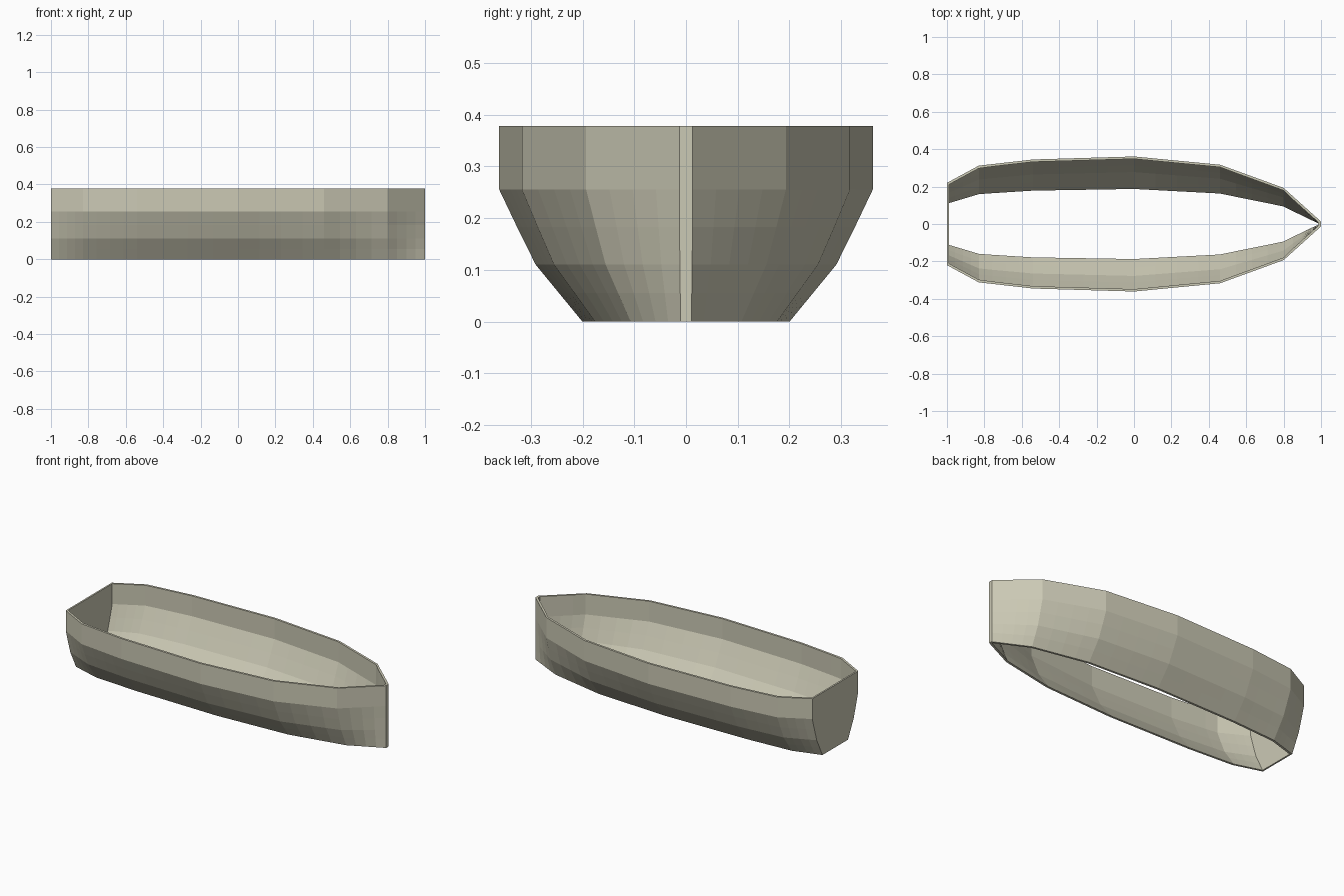
import bpy, bmesh

if "Cube" in bpy.data.objects:
    bpy.data.objects.remove(bpy.data.objects["Cube"], do_unlink=True)

# Plan outline (x, half beam at the rim) and side profile (z, beam factor)
STATIONS = [(-1, .22), (-.83, .312), (-.54, .345), (0, .361), (.46, .317), (.8, .193), (1, .013)]
LEVELS = [(0, .555), (.055, .68), (.11, .805), (.183, .905), (.255, 1), (.378, 1)]
THICK = .013
SPLITS = 4


def half_beam(x, factor):
    """Half width of the hull at x, straight between stations; the stem barely tapers."""
    for (xa, ya), (xb, yb) in zip(STATIONS, STATIONS[1:]):
        if x <= xb:
            break
    ya *= factor
    yb *= .55 + .45 * factor if xb == 1 else factor
    slope = (yb - ya) / (xb - xa)
    return ya + slope * (x - xa), slope


def ring(bm, z, factor, inner):
    """One closed loop around the hull at height z."""
    xs = [-1]
    for (xa, _), (xb, _) in zip(STATIONS, STATIONS[1:]):
        xs += [xa + (xb - xa) * i / SPLITS for i in range(1, SPLITS + 1)]
    side = []
    for x in xs:
        if inner:
            x = max(-.99, min(.985, x))
        y, slope = half_beam(x, factor)
        if inner:
            y = max(.001, y - THICK * (1 + slope * slope) ** .5)
        side.append((x, y))
    loop = [(x, -y) for x, y in side] + [(x, y) for x, y in reversed(side)]
    return [bm.verts.new((x, y, z)) for x, y in loop]


def bridge(bm, a, b):
    for i in range(len(a)):
        j = (i + 1) % len(a)
        bm.faces.new((a[i], a[j], b[j], b[i]))


# Hull paint
paint = bpy.data.materials.new("hull_khaki")
paint.use_nodes = True
colour = (.60, .585, .46, 1)
paint.diffuse_color = colour
paint.node_tree.nodes["Principled BSDF"].inputs["Base Color"].default_value = colour

# Hull shell: outer skin, inner skin, rim and open bottom edge
bm = bmesh.new()
outer = [ring(bm, z, f, False) for z, f in LEVELS]
inner = [ring(bm, z, f, True) for z, f in LEVELS]
for skin in (outer, inner):
    for a, b in zip(skin, skin[1:]):
        bridge(bm, a, b)
bridge(bm, outer[-1], inner[-1])
bridge(bm, outer[0], inner[0])
bmesh.ops.recalc_face_normals(bm, faces=bm.faces[:])

mesh = bpy.data.meshes.new("boat_hull")
bm.to_mesh(mesh)
bm.free()
mesh.materials.append(paint)
hull = bpy.data.objects.new("boat_hull", mesh)
bpy.context.collection.objects.link(hull)
